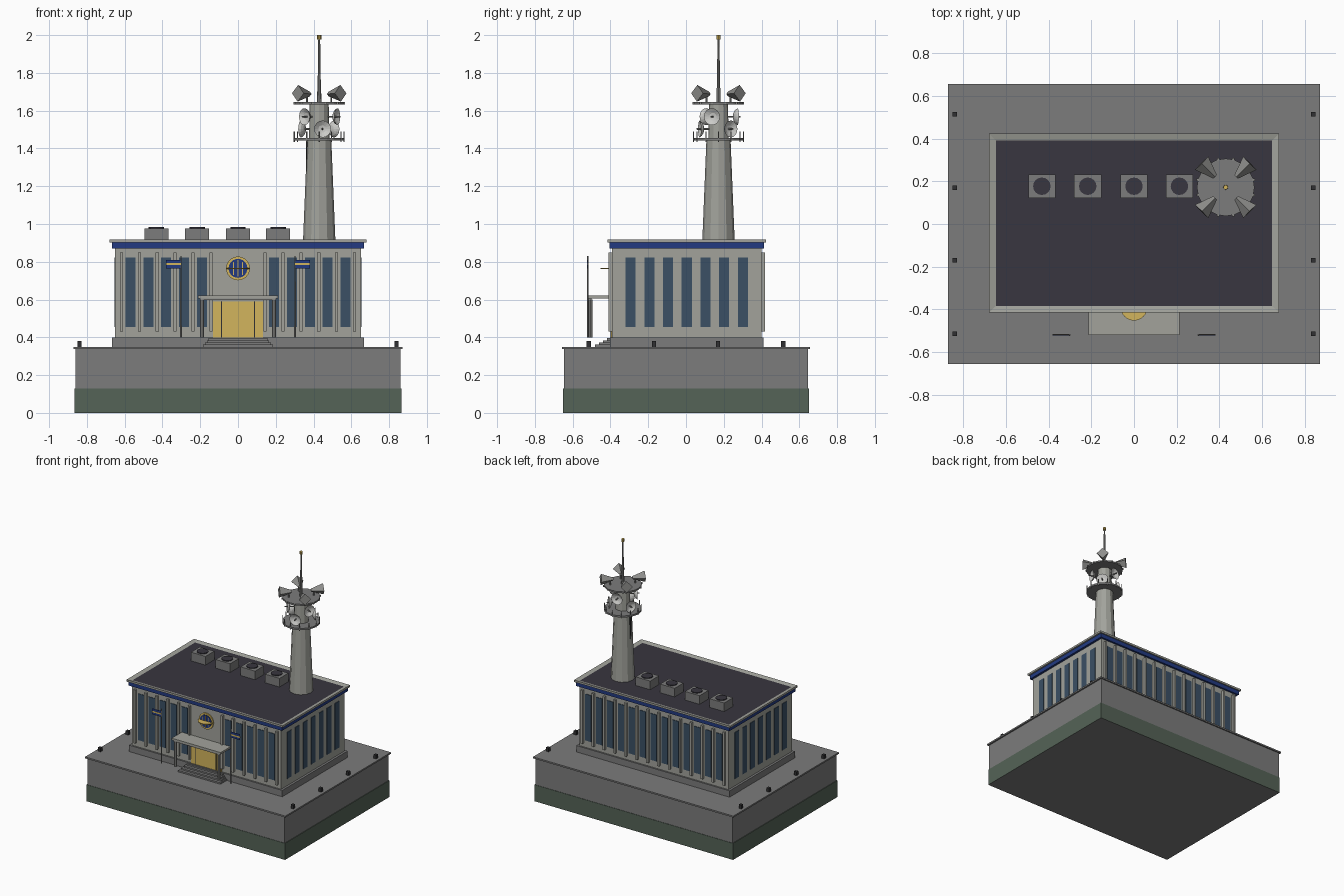
import bpy, bmesh, math
from mathutils import Vector, Matrix

old = bpy.data.objects.get("Cube")
if old:
    bpy.data.objects.remove(old)


def material(name, r, g, b):
    m = bpy.data.materials.new(name)
    m.use_nodes = True
    m.diffuse_color = (r, g, b, 1)
    m.node_tree.nodes["Principled BSDF"].inputs["Base Color"].default_value = (r, g, b, 1)
    return m


stone = material("pale stone", .36, .365, .33)
concrete = material("grey concrete", .2, .2, .2)
green = material("dark green", .09, .125, .095)
roofing = material("dark roofing", .04, .037, .05)
blue = material("navy blue", .016, .042, .22)
glass = material("blue glass", .043, .08, .13)
gold = material("gold", .65, .46, .11)
black = material("near black", .03, .03, .032)
white = material("dish white", .6, .6, .58)
metal = material("dull metal", .27, .27, .26)


def finish(name, bm, *mats):
    bmesh.ops.recalc_face_normals(bm, faces=bm.faces)
    me = bpy.data.meshes.new(name)
    bm.to_mesh(me)
    bm.free()
    for m in mats:
        me.materials.append(m)
    ob = bpy.data.objects.new(name, me)
    bpy.context.collection.objects.link(ob)
    return ob


def add_box(bm, x, y, z, sx, sy, sz):
    """Box centred on x, y with its bottom at z."""
    mat = Matrix.Translation((x, y, z + sz / 2)) @ Matrix.Diagonal((sx, sy, sz, 1))
    bmesh.ops.create_cube(bm, size=1, matrix=mat)


def boxes(name, mat, *specs):
    bm = bmesh.new()
    for s in specs:
        add_box(bm, *s)
    return finish(name, bm, mat)


def add_cone(bm, start, end, r1, r2, sides):
    a, b = Vector(start), Vector(end)
    rot = (b - a).to_track_quat('Z', 'Y').to_matrix().to_4x4()
    bmesh.ops.create_cone(bm, cap_ends=True, segments=sides, radius1=r1, radius2=r2,
                          depth=(b - a).length, matrix=Matrix.Translation((a + b) / 2) @ rot)


def cone(name, mat, start, end, r1, r2, sides):
    bm = bmesh.new()
    add_cone(bm, start, end, r1, r2, sides)
    return finish(name, bm, mat)


def polar(c, r, deg, z):
    a = math.radians(deg)
    return Vector((c[0] + r * math.cos(a), c[1] + r * math.sin(a), z))


# Quay block with green lower course and coping
boxes("quay_block", concrete, (0, 0, .01, 1.72, 1.294, .33))
bm = bmesh.new()
add_box(bm, 0, 0, 0, 1.73, 1.3, .13)
for f in bm.faces:
    f.material_index = 1 if f.normal.z < -.5 else 0
finish("green_course", bm, green, concrete)
boxes("quay_coping", concrete, (0, 0, .338, 1.744, 1.314, .012))
boxes("bollards", black, *[(sx * .84, y, .35, .022, .022, .03)
                           for sx in (-1, 1) for y in (-.515, -.17, .17, .515)])

# Hall body
CY = .004
FRONT, BACK = CY - .395, CY + .395
boxes("hall_plinth", concrete, (0, CY, .35, 1.335, .815, .05))
boxes("hall_walls", stone, (0, CY, .4, 1.3, .79, .475))
boxes("blue_band", blue, (0, CY, .87, 1.335, .82, .033))

# Cornice with a sunken dark roof
bm = bmesh.new()
add_box(bm, 0, CY, .902, 1.36, .84, .015)
bm.normal_update()
top = [f for f in bm.faces if f.normal.z > .5]
bmesh.ops.inset_region(bm, faces=top, thickness=.045)
for f in top:
    f.material_index = 1
    for v in f.verts:
        v.co.z -= .008
finish("cornice_and_roof", bm, stone, roofing)

# Windows on all four sides
STEP = .095
panes = []
for i in range(-6, 7):
    panes.append((i * STEP, BACK, .456, .053, .008, .366))
    if abs(i) > 1:
        panes.append((i * STEP, FRONT, .456, .053, .008, .366))
for i in range(-3, 4):
    for sx in (-1, 1):
        panes.append((sx * .65, CY + i * .099, .456, .008, .053, .366))
boxes("windows", glass, *panes)

# Pilasters between the front and back windows
ribs = []
for i in range(-7, 7):
    x = (i + .5) * STEP
    ribs.append((x, BACK + .008, .43, .016, .02, .42))
    if abs(x) > .1:
        ribs.append((x, FRONT - .008, .43, .016, .02, .42))
boxes("pilasters", stone, *ribs)

# Entrance doors, canopy, columns and steps
boxes("entrance_doors", gold, (0, FRONT - .002, .4, .265, .01, .19))
boxes("door_seams", black, *[(x, FRONT - .006, .4, .005, .006, .19) for x in (-.088, .088)])
boxes("canopy", stone, (0, -.458, .606, .426, .125, .015))
boxes("canopy_beam", metal, (0, -.508, .597, .4, .015, .01))
bm = bmesh.new()
for x in (-.19, .19):
    add_cone(bm, (x, -.505, .4), (x, -.505, .6), .011, .011, 8)
finish("canopy_columns", bm, metal)
boxes("entrance_steps", concrete,
      *[(0, -.395 - .011 * (4 - i), .35 + i * .0115, .37 - i * .02, .022 * (4 - i), .0115)
        for i in range(4)])

# Flagpoles with striped flags
bm = bmesh.new()
for x in (-.302, .302):
    add_cone(bm, (x, -.52, .4), (x, -.52, .83), .005, .004, 6)
finish("flagpoles", bm, metal)
boxes("flags", blue, *[(s * .342, -.52, .765, .08, .004, .045) for s in (-1, 1)])
boxes("flag_stripes", gold, *[(s * .342, -.52, .782, .08, .007, .011) for s in (-1, 1)])

# Round globe emblem over the entrance
EZ = .765
cone("emblem_rim", gold, (0, FRONT + .01, EZ), (0, FRONT - .008, EZ), .063, .063, 24)
cone("emblem_field", blue, (0, FRONT, EZ), (0, FRONT - .012, EZ), .05, .05, 24)
cone("emblem_equator_disc", gold, (0, FRONT, EZ - .003), (0, FRONT, EZ + .003), .062, .062, 24)
boxes("emblem_meridians", gold, *[(x, FRONT - .012, EZ - h, .006, .006, 2 * h)
                                  for x, h in ((-.024, .034), (0, .044), (.024, .034))])

# Rooftop fan units
UNITS = [-.432, -.217, 0, .213]
boxes("fan_units", concrete, *[(x, .177, .909, .127, .11, .068) for x in UNITS])
bm = bmesh.new()
for x in UNITS:
    add_cone(bm, (x, .177, .97), (x, .177, .983), .041, .041, 16)
finish("fan_grilles", bm, roofing)

# Radio tower
T = (.43, .172)


def tower(name, mat, z0, z1, r0, r1, sides):
    return cone(name, mat, (*T, z0), (*T, z1), r0, r1, sides)


tower("tower_shaft", stone, .905, 1.445, .086, .064, 12)
tower("tower_neck", stone, 1.445, 1.64, .054, .05, 12)
tower("lower_platform", concrete, 1.442, 1.455, .135, .135, 20)
tower("upper_platform", concrete, 1.633, 1.645, .135, .135, 20)
tower("mast_base", metal, 1.64, 1.72, .012, .01, 8)
tower("mast", metal, 1.7, 1.985, .009, .005, 8)
tower("mast_beacon", gold, 1.978, 2.0, .011, .011, 8)
boxes("tower_cable_duct", black, (T[0] - .064, T[1], .91, .014, .016, .525))

# Platform rail posts
bm = bmesh.new()
for k in range(12):
    p = polar(T, .132, k * 30, 1.435)
    add_cone(bm, p, p + Vector((0, 0, .055)), .003, .003, 5)
    p = polar(T, .136, k * 30 + 15, 1.633)
    add_box(bm, p.x, p.y, p.z, .01, .01, .012)
finish("platform_posts", bm, metal)

# Dishes in two rings round the neck
bowl = [(0, 0), (.022, .004), (.036, .012), (.045, .024), (.034, .017), (.02, .009), (0, .006)]
dishes, arms = bmesh.new(), bmesh.new()
for k in range(6):
    deg = -20 + 60 * k
    z = 1.568 if k % 2 == 0 else 1.503
    p, q = polar(T, .078, deg, z), polar(T, .118, deg, z)
    place = Matrix.Translation(p) @ (q - p).to_track_quat('Z', 'Y').to_matrix().to_4x4()
    vs = [dishes.verts.new(place @ Vector((r, 0, h))) for r, h in bowl]
    es = [dishes.edges.new(pair) for pair in zip(vs, vs[1:])]
    bmesh.ops.spin(dishes, geom=vs + es, cent=p, axis=(q - p).normalized(),
                   angle=math.tau, steps=16, use_duplicate=False)
    add_cone(arms, polar(T, .04, deg, z), q, .005, .004, 6)
bmesh.ops.remove_doubles(dishes, verts=dishes.verts, dist=.0004)
finish("dishes", dishes, white)
finish("dish_arms", arms, metal)

# Horn speakers on the upper platform
horns, stands = bmesh.new(), bmesh.new()
for k in range(4):
    deg = 45 + 90 * k
    add_cone(horns, polar(T, .07, deg, 1.688), polar(T, .16, deg, 1.692), .012, .044, 4)
    p = polar(T, .09, deg, 1.64)
    add_cone(stands, p, p + Vector((0, 0, .05)), .006, .006, 6)
finish("horns", horns, metal)
finish("horn_stands", stands, metal)
